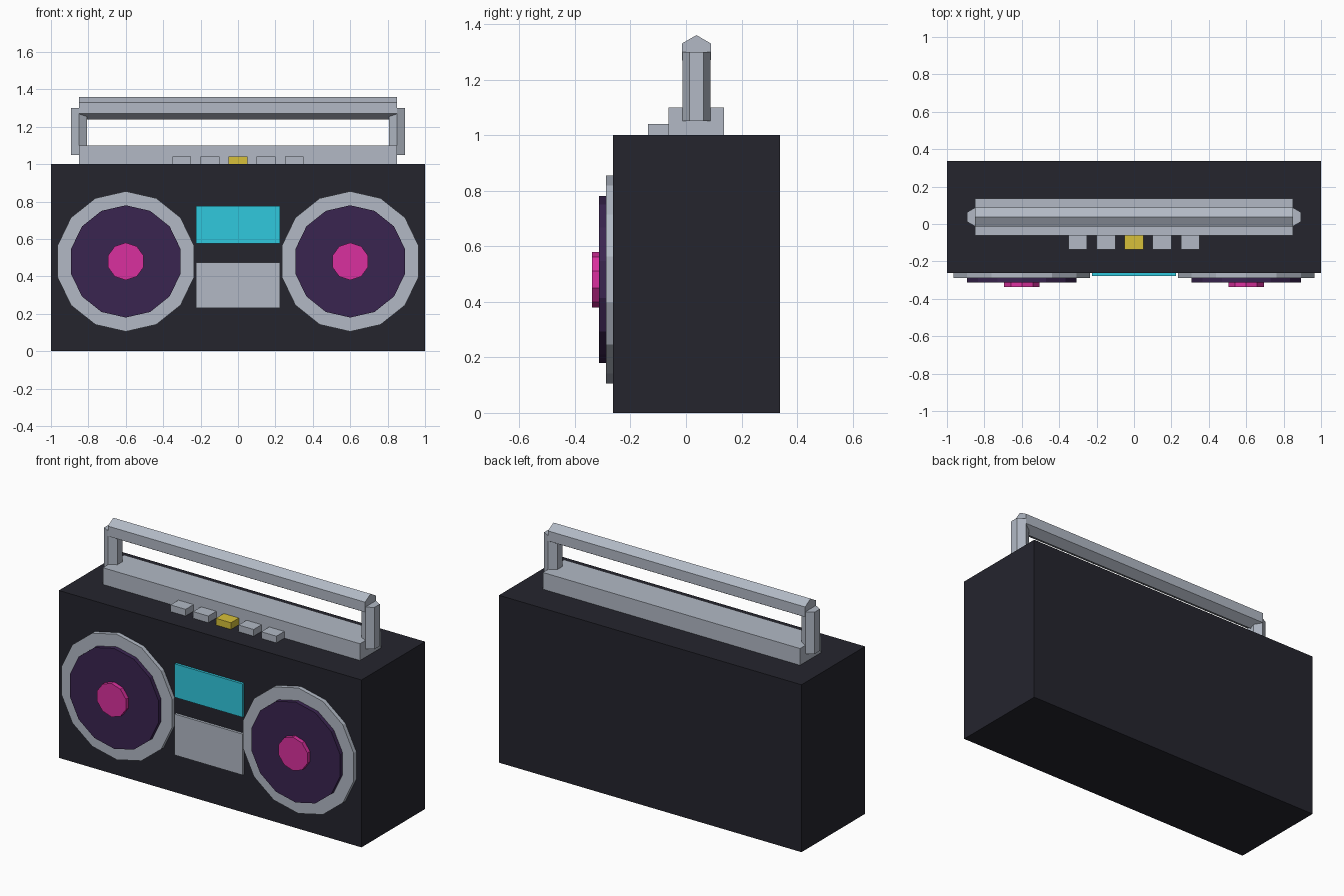
import bpy, bmesh, math
from mathutils import Vector

if "Cube" in bpy.data.objects:
    bpy.data.objects.remove(bpy.data.objects["Cube"])

MID = 0.0375          # depth centre of the case
FRONT = MID - 0.3     # front face of the case


def material(name, rgb):
    m = bpy.data.materials.new(name)
    m.diffuse_color = (*rgb, 1)
    m.use_nodes = True
    m.node_tree.nodes["Principled BSDF"].inputs["Base Color"].default_value = m.diffuse_color
    return m


CASE = material("case black", (0.018, 0.018, 0.027))
SILVER = material("silver", (0.445, 0.485, 0.558))
CONE = material("dark purple", (0.042, 0.018, 0.080))
PINK = material("magenta", (0.70, 0.030, 0.342))
CYAN = material("display cyan", (0.030, 0.578, 0.73))
YELLOW = material("button yellow", (0.68, 0.527, 0.042))


def finish(name, bm, mat):
    bmesh.ops.recalc_face_normals(bm, faces=bm.faces)
    mesh = bpy.data.meshes.new(name)
    bm.to_mesh(mesh)
    bm.free()
    mesh.materials.append(mat)
    ob = bpy.data.objects.new(name, mesh)
    bpy.context.collection.objects.link(ob)
    return ob


def box(name, mat, x, y, z):
    """Box from (min, max) ranges."""
    bm = bmesh.new()
    bmesh.ops.create_cube(bm, size=1)
    for v in bm.verts:
        v.co = [r[0] if c < 0 else r[1] for c, r in zip(v.co, (x, y, z))]
    return finish(name, bm, mat)


def prism(name, mat, sides, radius, start, u, w, sweep):
    """Regular prism; first corner lies along w, swept from start by sweep."""
    start, u, w = Vector(start), Vector(u), Vector(w)
    bm = bmesh.new()
    angles = [math.tau * i / sides for i in range(sides)]
    face = bm.faces.new([bm.verts.new(start + radius * (u * math.sin(a) + w * math.cos(a)))
                         for a in angles])
    new = bmesh.ops.extrude_face_region(bm, geom=[face], use_keep_orig=True)["geom"]
    bmesh.ops.translate(bm, vec=sweep, verts=[g for g in new if isinstance(g, bmesh.types.BMVert)])
    return finish(name, bm, mat)


X, Y, Z = (1, 0, 0), (0, 1, 0), (0, 0, 1)

# Case and front panels
box("case", CASE, (-1, 1), (FRONT, MID + 0.3), (0, 1))
box("display", CYAN, (-0.225, 0.225), (FRONT - 0.015, FRONT + 0.01), (0.575, 0.775))
box("tape_door", SILVER, (-0.225, 0.225), (FRONT - 0.015, FRONT + 0.01), (0.23, 0.475))

# Speakers (ring, cone, centre cap) and handle posts on both sides
for side, s in (("left", -1), ("right", 1)):
    for part, mat, sides, radius, inner, outer in (
            ("ring", SILVER, 14, 0.375, -0.01, 0.025),
            ("cone", CONE, 14, 0.30, 0.015, 0.05),
            ("cap", PINK, 10, 0.10, 0.04, 0.075)):
        prism(f"{side}_speaker_{part}", mat, sides, radius,
              (0.6 * s, FRONT - inner, 0.48), X, Z, (0, inner - outer, 0))
    prism(f"{side}_handle_post", SILVER, 6, 0.05, (0.85 * s, MID, 1.05), X, Y, (0, 0, 0.25))

# Top deck and handle grip
box("top_deck", SILVER, (-0.85, 0.85), (MID - 0.1, MID + 0.1), (1, 1.1))
prism("handle_grip", SILVER, 6, 0.06, (-0.85, MID, 1.30), Y, Z, (1.7, 0, 0))

# Push buttons, the middle one yellow
for i in range(-2, 3):
    box(f"button_{i + 3}", SILVER if i else YELLOW,
        (0.15 * i - 0.05, 0.15 * i + 0.05), (MID - 0.175, MID - 0.09), (0.99, 1.04))
